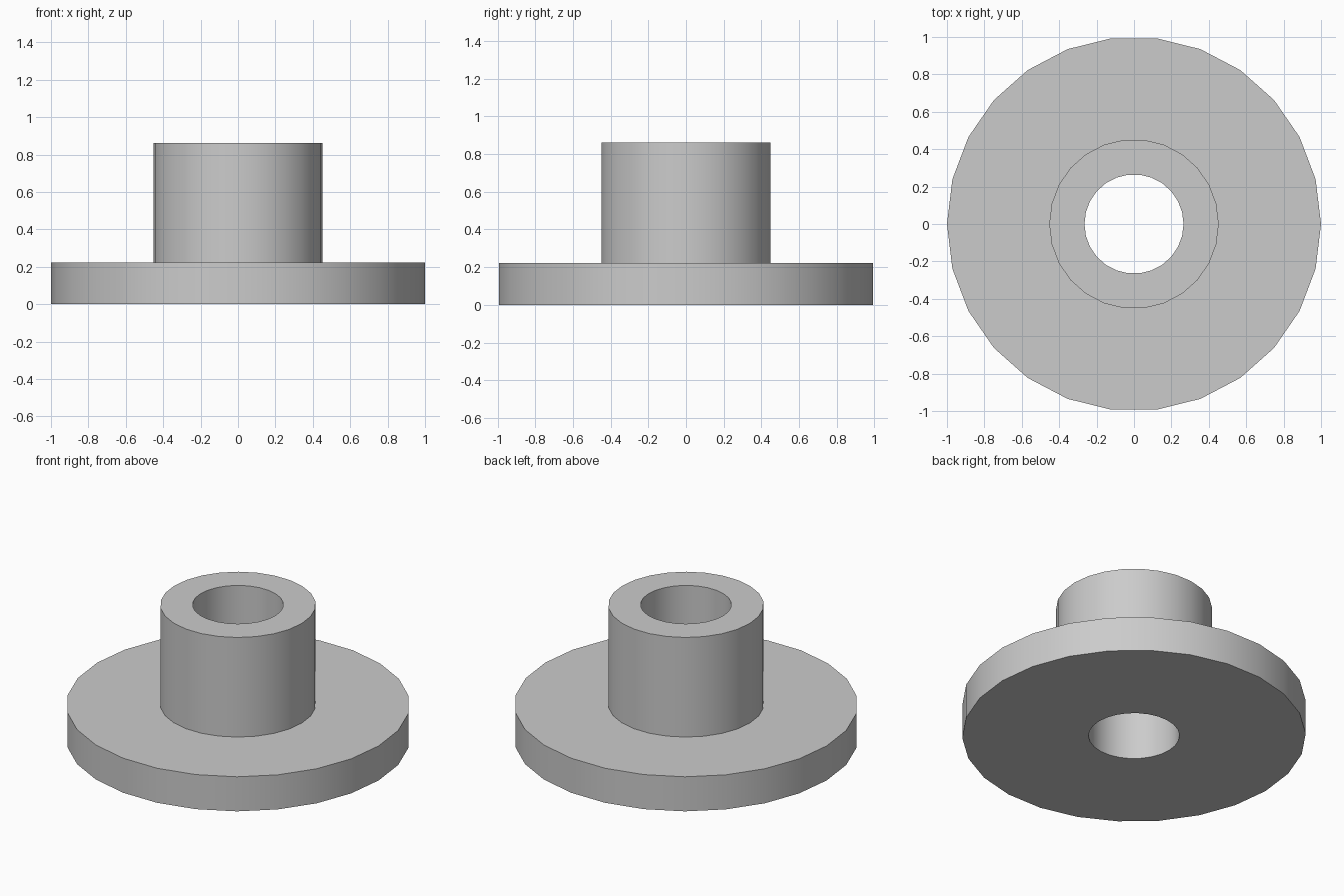
import bpy
import bmesh
from math import cos, sin, tau, radians

cube = bpy.data.objects.get("Cube")
if cube:
    bpy.data.objects.remove(cube, do_unlink=True)

SIDES = 26
FLANGE_R, HUB_R, BORE_R = 1.0, 0.453, 0.265
FLANGE_H, TOTAL_H = 0.222, 0.862

# Plain grey material
grey = bpy.data.materials.new("plain_grey")
grey.use_nodes = True
colour = (0.6, 0.6, 0.6, 1)
grey.diffuse_color = colour
grey.node_tree.nodes["Principled BSDF"].inputs["Base Color"].default_value = colour


def revolve(name, profile, material):
    """Spin a closed (radius, height) profile around z."""
    bm = bmesh.new()
    rings = [[bm.verts.new((r * cos(tau * i / SIDES), r * sin(tau * i / SIDES), z))
              for i in range(SIDES)] for r, z in profile]
    for k, low in enumerate(rings):
        high = rings[(k + 1) % len(rings)]
        for i in range(SIDES):
            j = (i + 1) % SIDES
            bm.faces.new((low[i], low[j], high[j], high[i]))
    bmesh.ops.recalc_face_normals(bm, faces=bm.faces)
    mesh = bpy.data.meshes.new(name)
    bm.to_mesh(mesh)
    bm.free()
    mesh.materials.append(material)
    obj = bpy.data.objects.new(name, mesh)
    bpy.context.collection.objects.link(obj)
    bpy.ops.object.select_all(action="DESELECT")
    obj.select_set(True)
    bpy.context.view_layer.objects.active = obj
    bpy.ops.object.shade_smooth_by_angle(angle=radians(30))
    return obj


# Flange, hub and through bore as one solid
revolve("flanged_bushing", [
    (BORE_R, 0), (FLANGE_R, 0), (FLANGE_R, FLANGE_H),
    (HUB_R, FLANGE_H), (HUB_R, TOTAL_H), (BORE_R, TOTAL_H),
], grey)
